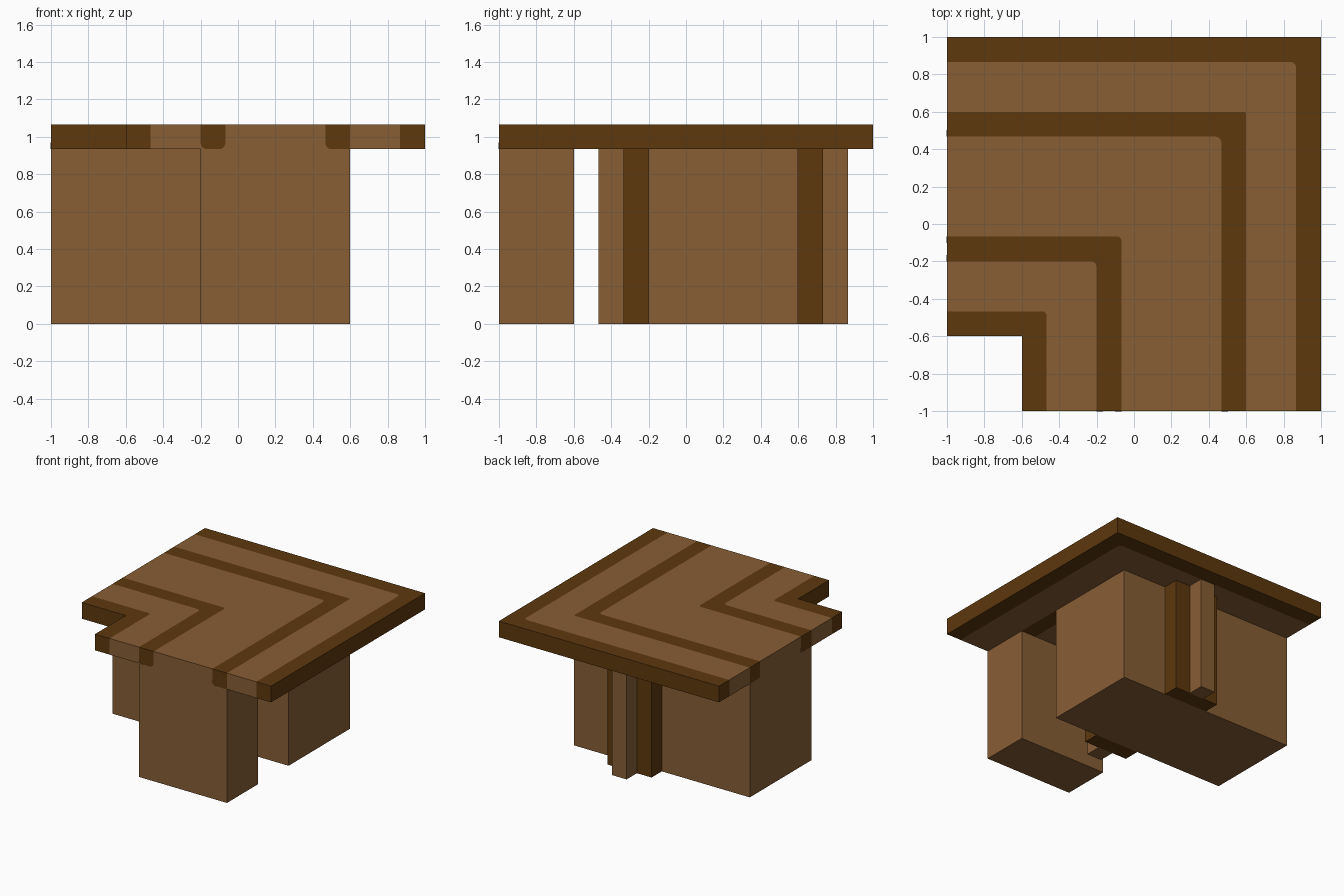
import bpy, bmesh, math

cube = bpy.data.objects.get("Cube")
if cube:
    bpy.data.objects.remove(cube, do_unlink=True)

U = 2 / 15            # grid unit: the plan is 15 units wide
Z0, Z1 = 7 * U, 8 * U  # underside and top of the slab


def material(name, rgb):
    m = bpy.data.materials.new(name)
    m.use_nodes = True
    col = (*rgb, 1)
    m.diffuse_color = col
    bsdf = m.node_tree.nodes["Principled BSDF"]
    bsdf.inputs["Base Color"].default_value = col
    bsdf.inputs["Roughness"].default_value = 0.8
    return m


LIGHT = material("light brown", (0.246, 0.112, 0.036))
DARK = material("dark brown", (0.112, 0.040, 0.004))


def prism(name, base, direction, mat):
    """Extrude a flat outline along a direction."""
    bm = bmesh.new()
    face = bm.faces.new([bm.verts.new(p) for p in base])
    ext = bmesh.ops.extrude_face_region(bm, geom=[face], use_keep_orig=True)
    top = [v for v in ext["geom"] if isinstance(v, bmesh.types.BMVert)]
    bmesh.ops.translate(bm, verts=top, vec=direction)
    bmesh.ops.recalc_face_normals(bm, faces=bm.faces)
    me = bpy.data.meshes.new(name)
    bm.to_mesh(me)
    bm.free()
    me.materials.append(mat)
    ob = bpy.data.objects.new(name, me)
    bpy.context.collection.objects.link(ob)
    return ob


def box(name, x0, x1, y0, y1, mat):
    """Block standing on the ground and reaching the slab."""
    base = [(x0, y0, 0), (x1, y0, 0), (x1, y1, 0), (x0, y1, 0)]
    return prism(name, base, (0, 0, Z0), mat)


def corner(c, r):
    """Outer corner at (c, c), rounded by r, from the top side to the right side."""
    if r == 0:
        return [(c, c, Z0)]
    angles = [math.radians(90 - 22.5 * i) for i in range(5)]
    return [(c - r + r * math.cos(a), c - r + r * math.sin(a), Z0) for a in angles]


# Slab: nested L-shaped bands of alternating colour (edge position, corner radius)
edges = [(-0.6, 0), (-1 + 4 * U, 0.025), (-1 + 6 * U, 0.03), (-1 + 7 * U, 0.025),
         (-1 + 11 * U, 0.03), (0.6, 0.015), (1 - U, 0.03), (1, 0)]
for i, ((a, ra), (b, rb)) in enumerate(zip(edges, edges[1:])):
    outer = [(-1, b, Z0)] + corner(b, rb) + [(b, -1, Z0)]
    inner = [(-1, a, Z0)] + corner(a, ra) + [(a, -1, Z0)]
    mat = LIGHT if i % 2 else DARK
    prism(f"slab_band_{i + 1}", outer + inner[::-1], (0, 0, Z1 - Z0), mat)

# Thin light plates that round the lower corners of the dark bands on the cut ends
R = 0.035
for i, (c, s) in enumerate([(-1 + 6 * U, 1), (-1 + 7 * U, -1), (-1 + 11 * U, 1)]):
    arc = [math.radians(270 - 22.5 * k) for k in range(5)]
    prof = [(c, Z0)] + [(c + s * R * (1 + math.cos(a)), Z0 + R * (1 + math.sin(a)))
                        for a in arc]
    prism(f"front_corner_plate_{i + 1}", [(p, -1, z) for p, z in prof], (0, -0.002, 0), LIGHT)
    prism(f"side_corner_plate_{i + 1}", [(-1, p, z) for p, z in prof], (-0.002, 0, 0), LIGHT)

# Supporting blocks
box("main_block", -1, 0.6, -0.2, 0.6, LIGHT)
box("front_block", -0.2, 0.6, -1, -0.6, LIGHT)

# Stepped ribs on the front and back of the main block
for name, y, s in (("front", -0.2, -1), ("back", 0.6, 1)):
    y1, y2 = y + s * U, y + 2 * s * U
    box(f"{name}_wide_rib", -0.2, 0.2, min(y, y1), max(y, y1), DARK)
    box(f"{name}_narrow_rib", -U / 2, U / 2, min(y1, y2), max(y1, y2), LIGHT)
